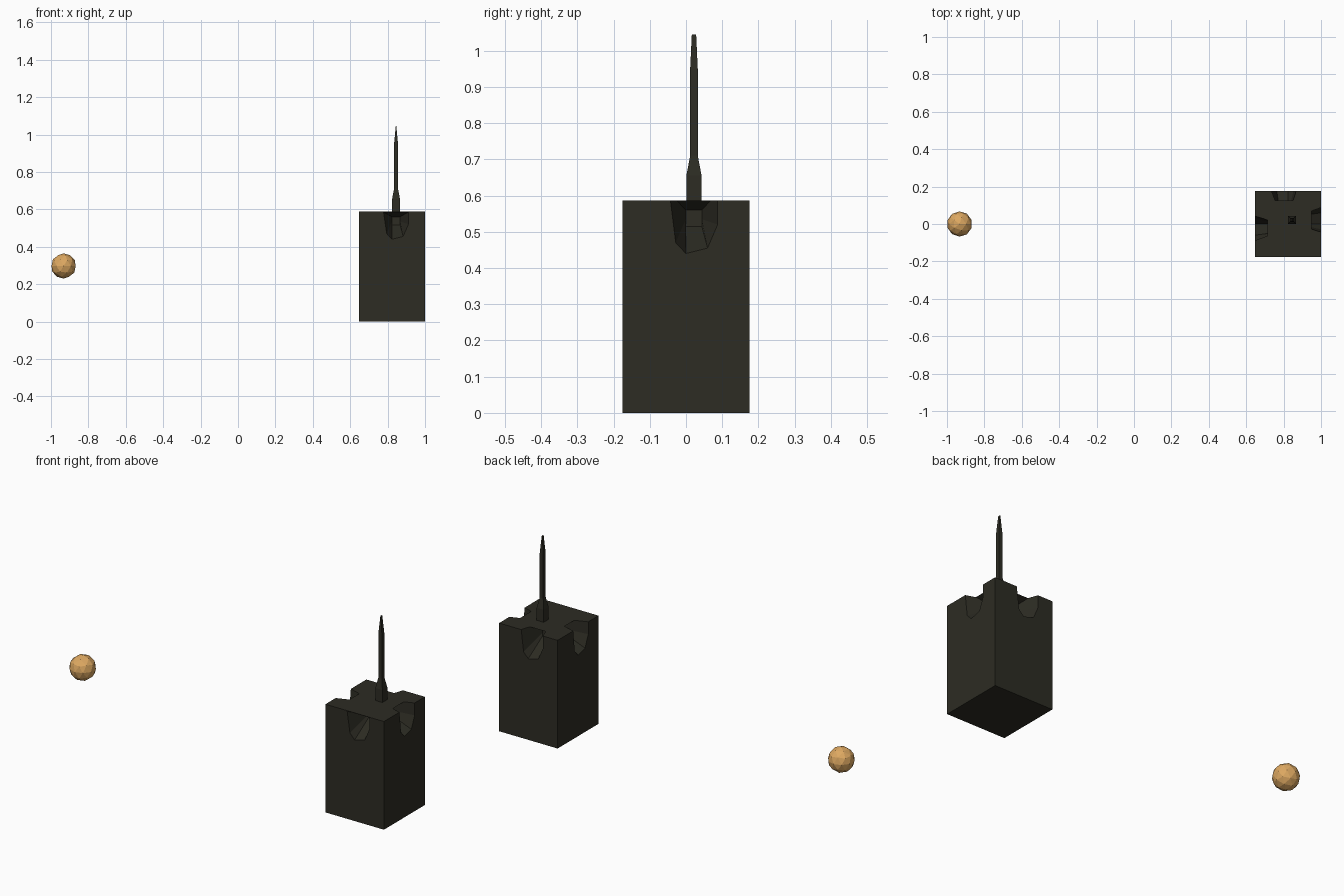
import bpy, bmesh, math
from mathutils import Matrix, Vector

if "Cube" in bpy.data.objects:
    bpy.data.objects.remove(bpy.data.objects["Cube"])

def material(name, rgb):
    m = bpy.data.materials.new(name)
    m.diffuse_color = (*rgb, 1)
    m.use_nodes = True
    m.node_tree.nodes["Principled BSDF"].inputs["Base Color"].default_value = m.diffuse_color
    return m

dark = material("dark_olive", (0.026, 0.025, 0.017))
amber = material("amber", (0.72, 0.39, 0.12))

def finish(bm, name, mat):
    bmesh.ops.recalc_face_normals(bm, faces=bm.faces)
    me = bpy.data.meshes.new(name)
    bm.to_mesh(me)
    bm.free()
    ob = bpy.data.objects.new(name, me)
    bpy.context.collection.objects.link(ob)
    me.materials.append(mat)
    return ob

def loft(rings, name, mat):
    """Skin a list of point rings with equal counts and cap both ends."""
    bm = bmesh.new()
    vs = [[bm.verts.new(p) for p in r] for r in rings]
    n = len(vs[0])
    for a, b in zip(vs, vs[1:]):
        for i in range(n):
            j = (i + 1) % n
            bm.faces.new((a[i], a[j], b[j], b[i]))
    bm.faces.new(vs[0])
    bm.faces.new(vs[-1])
    return finish(bm, name, mat)

def rect(cx, cy, hx, hy, z):
    return [(cx + sx * hx, cy + sy * hy, z) for sx, sy in ((-1, -1), (1, -1), (1, 1), (-1, 1))]

CX, H, TOP = 0.8235, 0.1755, 0.587

# Square block
block = loft([rect(CX, 0, H, H, 0), rect(CX, 0, H, H, TOP)], "block", dark)

# Tapered notches, one per side; roof height sets how far each opens the top
for k, roof in enumerate((0.585, 0.607, 0.607, 0.62)):
    o = 0.0215
    outer = [(o - 0.067, roof), (o - 0.05, 0.47), (o - 0.022, 0.44),
             (o + 0.038, 0.455), (o + 0.066, 0.52), (o + 0.066, roof)]
    inner = [(o - 0.022, 0.56), (o - 0.022, 0.535), (o - 0.022, 0.515),
             (o + 0.022, 0.515), (o + 0.022, 0.535), (o + 0.022, 0.56)]
    rot = Matrix.Translation((CX, 0, 0)) @ Matrix.Rotation(k * math.pi / 2, 4, 'Z')
    rings = [[rot @ Vector((u, d, z)) for u, z in ring]
             for d, ring in ((-H - 0.05, outer), (-H, outer), (-H + 0.12, inner))]
    cutter = loft(rings, "notch_cutter", dark)
    cutter.hide_render = True
    mod = block.modifiers.new("notch", 'BOOLEAN')
    mod.operation = 'DIFFERENCE'
    mod.solver = 'EXACT'
    mod.object = cutter
    bpy.context.view_layer.objects.active = block
    bpy.ops.object.modifier_apply(modifier=mod.name)
    bpy.data.objects.remove(cutter)

# Square spike ending in a narrow chisel tip
profile = [(0.515, 0.021, 0.021), (0.655, 0.021, 0.021), (0.71, 0.0105, 0.0105),
           (0.95, 0.0105, 0.0105), (1.045, 0.0015, 0.006)]
loft([rect(0.845, 0.022, hx, hy, z) for z, hx, hy in profile], "spike", dark)

# Faceted floating ball
bm = bmesh.new()
bmesh.ops.create_icosphere(bm, subdivisions=2, radius=0.0675,
                           matrix=Matrix.Translation((-0.9325, 0, 0.297)))
finish(bm, "ball", amber)
